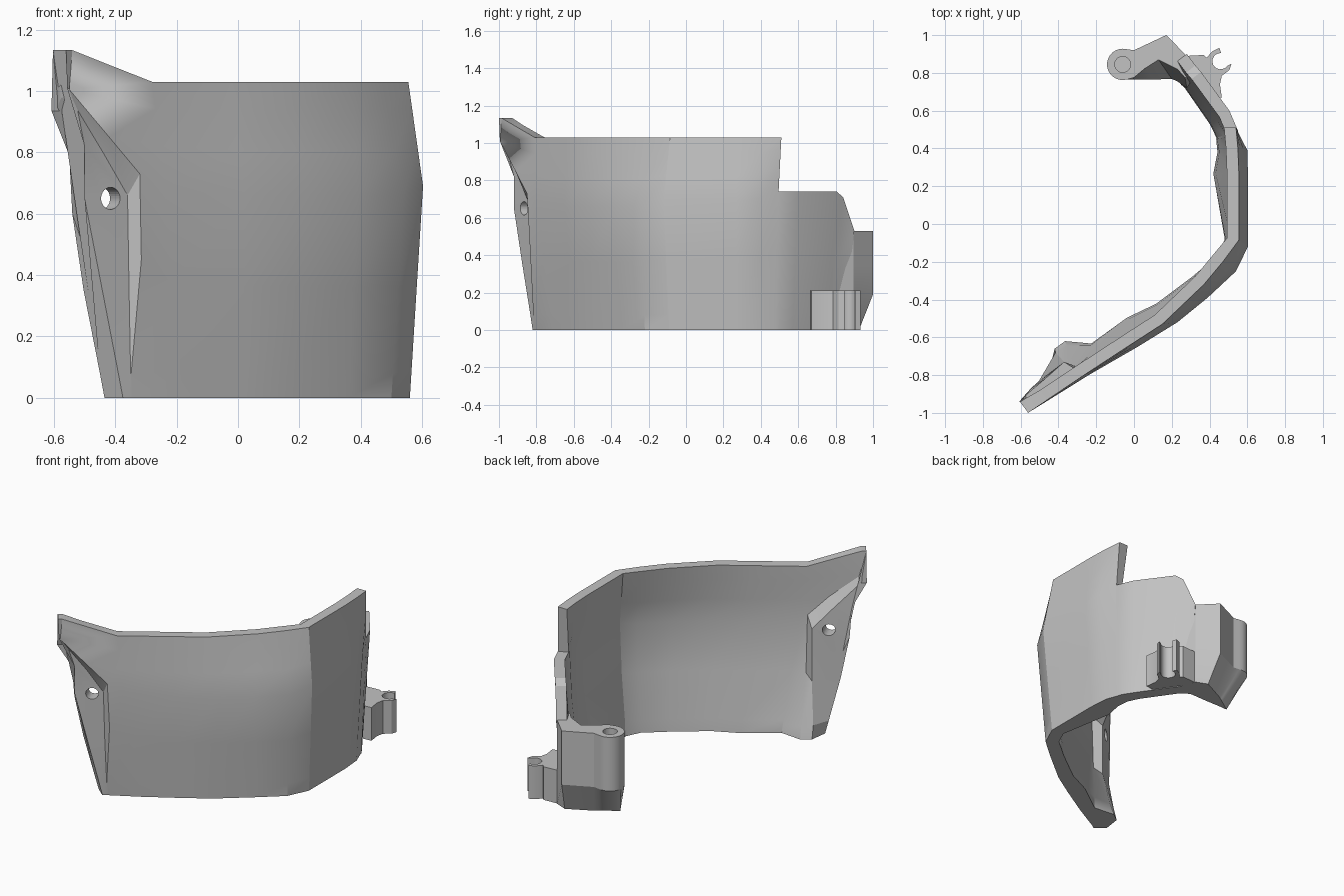
import bpy, bmesh, math
from mathutils import Vector

if "Cube" in bpy.data.objects:
    bpy.data.objects.remove(bpy.data.objects["Cube"])

grey = bpy.data.materials.new("plain grey")
grey.diffuse_color = (0.54, 0.54, 0.54, 1)
grey.use_nodes = True
grey.node_tree.nodes["Principled BSDF"].inputs["Base Color"].default_value = grey.diffuse_color


def finish(name, bm, angle=28):
    bmesh.ops.remove_doubles(bm, verts=bm.verts, dist=0.0008)
    bmesh.ops.recalc_face_normals(bm, faces=bm.faces)
    me = bpy.data.meshes.new(name)
    bm.to_mesh(me)
    bm.free()
    ob = bpy.data.objects.new(name, me)
    bpy.context.collection.objects.link(ob)
    me.materials.append(grey)
    for o in bpy.context.selected_objects:
        o.select_set(False)
    ob.select_set(True)
    bpy.context.view_layer.objects.active = ob
    bpy.ops.object.shade_smooth_by_angle(angle=math.radians(angle))
    return ob


def loft(name, rings, angle=28):
    """Closed solid through rings of equal length."""
    bm = bmesh.new()
    vs = [[bm.verts.new(p) for p in r] for r in rings]
    n = len(vs[0])
    for a, b in zip(vs, vs[1:]):
        for i in range(n):
            bm.faces.new((a[i], a[(i + 1) % n], b[(i + 1) % n], b[i]))
    bm.faces.new(vs[0])
    bm.faces.new(vs[-1])
    return finish(name, bm, angle)


def drill(target, name, start, end, radius):
    s, e = Vector(start), Vector(end)
    bpy.ops.mesh.primitive_cylinder_add(vertices=32, radius=radius, depth=(e - s).length,
                                        location=(s + e) / 2,
                                        rotation=(e - s).to_track_quat('Z', 'Y').to_euler())
    cutter = bpy.context.object
    cutter.name = name
    cutter.hide_render = True
    cutter.hide_set(True)
    mod = target.modifiers.new("hole", 'BOOLEAN')
    mod.object = cutter
    mod.operation = 'DIFFERENCE'


# --- curved wall: outer columns of seven heights, front left end first ---
fin_outer = [
    # free edge of the recessed fin
    [(-.375, -.82, 0), (-.39, -.832, .08), (-.442, -.875, .35), (-.5, -.92, .65),
     (-.5, -.92, .82), (-.557, -.995, 1.01), (-.56, -1.0, 1.133)],
    # back corner of the recess
    [(-.36, -.81, 0), (-.35, -.813, .08), (-.355, -.825, .35), (-.36, -.832, .66),
     (-.44, -.885, .80), (-.53, -.955, .95), (-.54, -.986, 1.133)],
    # raised ridge beside the recess
    [(-.345, -.80, 0), (-.348, -.816, .08), (-.315, -.835, .45), (-.32, -.85, .73),
     (-.42, -.912, .85), (-.55, -.993, 1.005), (-.45, -.925, 1.097)],
]
# matching inside columns, with the foot at the bottom and a ledge above
fin_inner = [
    [(-.435, -.77, 0), (-.45, -.785, .08), (-.503, -.83, .35), (-.54, -.865, .6),
     (-.55, -.875, .79), (-.608, -.94, .935), (-.603, -.942, 1.133)],
    [(-.42, -.66, 0), (-.415, -.68, .08), (-.37, -.73, .33), (-.37, -.73, .66),
     (-.46, -.81, .78), (-.59, -.92, .945), (-.582, -.928, 1.133)],
    [(-.365, -.62, 0), (-.355, -.645, .08), (-.315, -.75, .36), (-.315, -.765, .72),
     (-.42, -.835, .84), (-.575, -.93, .98), (-.49, -.875, 1.097)],
]
# top x y z, widest x y z, bottom x y
body = [
    (-.28, -.81, 1.03, -.24, -.80, .68, -.18, -.71),
    (-.02, -.64, 1.03, .02, -.65, .66, .02, -.59),
    (.15, -.53, 1.03, .23, -.52, .66, .17, -.495),
    (.37, -.32, 1.03, .39, -.39, .66, .36, -.34),
    (.47, -.20, 1.03, .54, -.25, .66, .50, -.22),
    (.555, -.085, 1.03, .603, -.12, .69, .56, -.09),
    (.555, .27, 1.03, .603, .27, .69, .56, .27),
    (.55, .40, 1.03, .60, .39, .70, .55, .40),
    (.54, .51, 1.03, .552, .483, .77, .52, .48),
    (.55, .495, .74, .55, .495, .74, .515, .50),
    (.505, .60, .74, .505, .60, .74, .47, .57),
    (.355, .805, .74, .355, .805, .74, .335, .765),
    (.325, .84, .71, .325, .84, .71, .31, .79),
    (.28, .90, .53, .28, .90, .53, .27, .84),
]
foot = [.09, .11, .09, .08, .08, .08, .14, .11, .09, .09, .08, .08, .08, .08]


def column(c):
    top, mid, low = Vector(c[:3]), Vector(c[3:6]), Vector((c[6], c[7], 0))
    return [low, low.lerp(mid, .12), low.lerp(mid, .55), mid,
            mid.lerp(top, .4), mid.lerp(top, .75), top]


shell = [column(c) for c in body]
loops = [o + n[::-1] for o, n in zip(fin_outer, fin_inner)]
for i, col in enumerate(shell):
    inside = []
    for k, p in enumerate(col):
        d = shell[min(i + 1, len(shell) - 1)][k] - shell[max(i - 1, 0)][k]
        t = (foot[i], .88 * foot[i] + .01, .065, .062, .062, .063, .063)[k]
        inside.append(p + Vector((-d.y, d.x, 0)).normalized() * t)
    loops.append(col + inside[::-1])
wall = loft("curved_wall", loops, 24)
drill(wall, "fin_hole_cutter", (-.34, -1.05, .65), (-.50, -.66, .65), .036)

# --- rear arm ending in a round boss, its lower end cut away at a slant ---
cx, cy, r = -.06, .845, .083
arc = [(cx + r * math.cos(a), cy + r * math.sin(a))
       for a in (math.radians(75 + 14 * i) for i in range(16))]
shared = [(.32, .78), (.275, .895), (.17, 1.0), (0, .92)] + arc
top_in = [(.0, .775), (.06, .825), (.13, .87), (.23, .82), (.27, .775)]
low_in = [(.0, .765), (.10, .765), (.20, .768), (.23, .755), (.28, .72)]


def ring(pts, z):
    return [(x, y, z) for x, y in pts]


def slant_cut(pts):
    """Pull points beyond a slanted line back onto it."""
    a, b = Vector((.16, .925)), Vector((-.075, .764))
    along = (b - a).normalized()
    out = Vector((along.y, -along.x))
    res = []
    for p in map(Vector, pts):
        p = p - out * max(0, (p - a).dot(out))
        s = min((p - a).dot(along), (b - a).length)
        p = a + along * s + out * (p - a).dot(out)
        res.append((p.x, min(p.y, .925), 0))
    return res


arm = loft("rear_arm", [slant_cut(shared + low_in), ring(shared + low_in, .19),
                        ring(shared + low_in, .34), ring(shared + top_in, .53)], 20)
drill(arm, "boss_hole_cutter", (cx, cy, .2), (cx, cy, .6), .042)

# --- open snap clip outside the rear wall ---
hx, hy = .458, .862
hook = [(hx + .043 * math.cos(a), hy + .043 * math.sin(a))
        for a in (math.radians(85 + 20 * i) for i in range(13))]
clip = [(.29, .84), (.28, .89), (.37, .895), (.385, .88), (.415, .915), (.452, .932)]
clip += hook
clip += [(.516, .848), (.505, .815), (.465, .785), (.455, .74), (.465, .67), (.41, .665)]
loft("snap_clip", [[(x, y, z) for x, y in clip] for z in (0, .21)])
